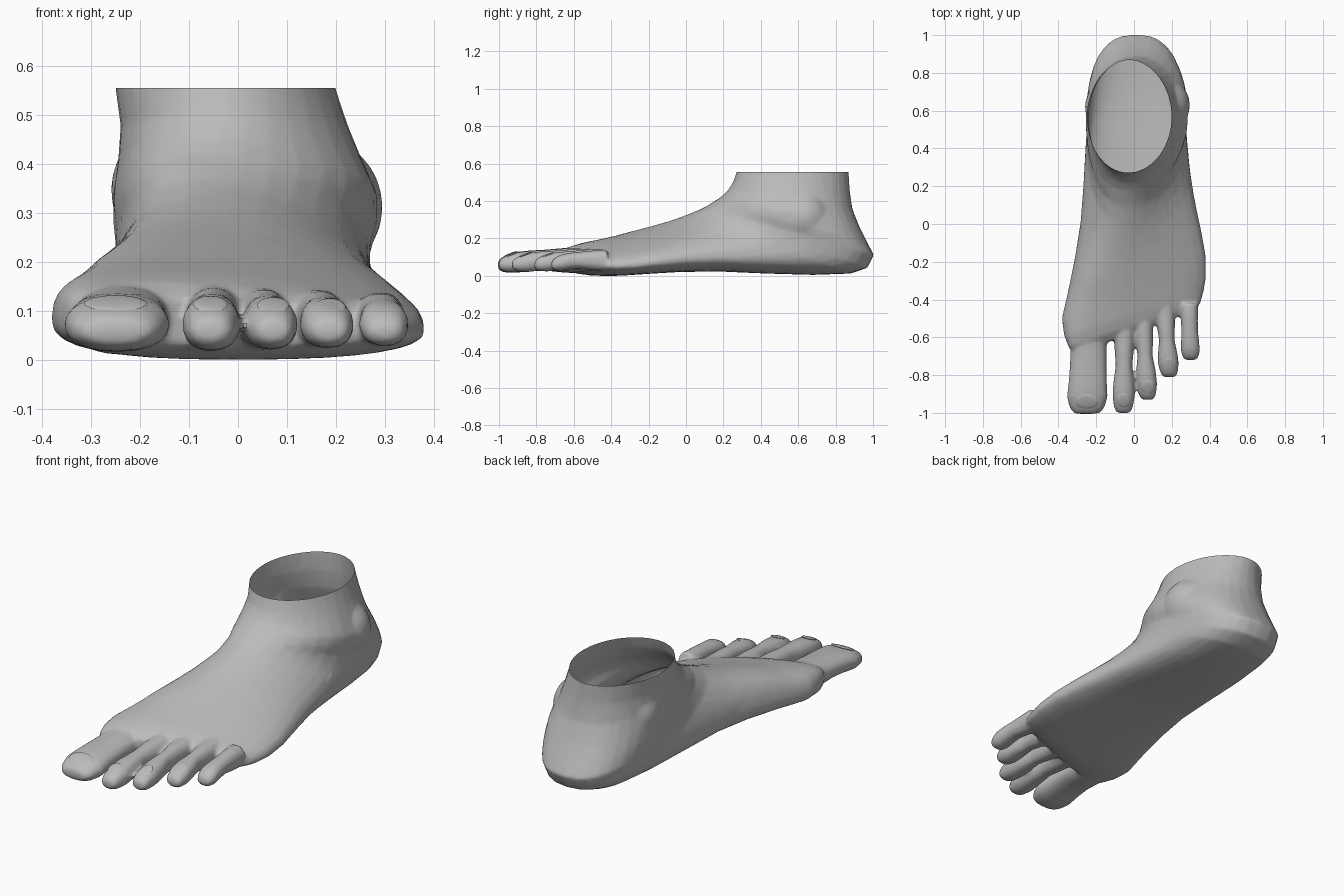
import bpy, bmesh, math
from mathutils import Vector, Matrix

cube = bpy.data.objects.get("Cube")
if cube:
    bpy.data.objects.remove(cube, do_unlink=True)

# One plain grey skin colour
GREY = (0.5, 0.5, 0.5, 1)
skin = bpy.data.materials.new("grey_skin")
skin.use_nodes = True
skin.diffuse_color = GREY
skin.node_tree.nodes["Principled BSDF"].inputs["Base Color"].default_value = GREY

SIDES = 32


def power(value, n):
    return math.copysign(abs(value) ** (2 / n), value)


def loft(bm, rings):
    """Skin a list of point rings and close both ends."""
    rows = [[bm.verts.new(p) for p in ring] for ring in rings]
    for a, b in zip(rows, rows[1:]):
        for i in range(SIDES):
            j = (i + 1) % SIDES
            bm.faces.new((a[i], a[j], b[j], b[i]))
    bm.faces.new(rows[0][::-1])
    bm.faces.new(rows[-1])


def foot_ring(ty, tz, by, bz, x0, x1, ridge, shear):
    """Section from an instep point to a heel or sole point."""
    top, low = Vector((0, ty, tz)), Vector((0, by, bz))
    forward = min(1, shear / 0.3)
    cx, half = (x0 + x1) / 2, (x1 - x0) / 2
    square = 1.9 + min(0.6, 2.4 * (tz - bz)) + 0.2 * forward
    ring = []
    for i in range(SIDES):
        a = math.tau * i / SIDES
        s, c = math.sin(a), math.cos(a)
        n = 2 if c > 0 else square
        wide = 0.5 + forward * (0.14 + 0.05 * s)
        c = power(c, n)
        p = top.lerp(low, wide - c * (wide if c > 0 else 1 - wide))
        p.x = cx + half * power(s, n) + (ridge - cx) * max(c, 0) ** 2
        p.y += shear * p.x
        ring.append(p)
    return ring


def toe_rings(root, tip, width, height, neck):
    """Sections of a toe with a slim neck and a drooping round pad."""
    root, tip = Vector(root), Vector(tip)
    for t, w, z, h in ((0, 1, .085, 1.2), (.3, .88, .086, 1.1), (.5, neck, .087, .93),
                       (.68, .94, .082, .93), (.82, 1, .074, .92), (.93, .86, .066, .74),
                       (.985, .68, .062, .5), (1, .5, .061, .3)):
        p = root.lerp(tip, t)
        yield [Vector((p.x + width * w * power(math.sin(a), 2.4), p.y,
                       z + height * h * power(math.cos(a), 2.2)))
               for a in (math.tau * i / SIDES for i in range(SIDES))]


def finish(name, bm):
    bmesh.ops.recalc_face_normals(bm, faces=bm.faces)
    mesh = bpy.data.meshes.new(name)
    bm.to_mesh(mesh)
    bm.free()
    mesh.materials.append(skin)
    obj = bpy.data.objects.new(name, mesh)
    bpy.context.collection.objects.link(obj)
    bpy.ops.object.select_all(action="DESELECT")
    obj.select_set(True)
    bpy.context.view_layer.objects.active = obj
    return obj


# Ankle, heel, instep and ball: instep y z, sole y z, side limits, ridge, shear
SECTIONS = (
    (.29, .62, .87, .62, -.255, .19, -.03, 0),
    (.27, .555, .87, .555, -.25, .2, -.03, 0),
    (.25, .5, .875, .46, -.24, .225, -.03, 0),
    (.22, .455, .89, .36, -.245, .255, -.04, 0),
    (.18, .42, .93, .26, -.255, .285, -.04, 0),
    (.14, .395, .97, .18, -.255, .285, -.05, 0),
    (.1, .37, 1.005, .115, -.25, .27, -.05, 0),
    (.06, .352, .97, .045, -.25, .27, -.06, 0),
    (.02, .335, .88, .015, -.25, .275, -.06, .02),
    (-.03, .315, .68, .008, -.26, .285, -.07, .05),
    (-.09, .293, .43, .015, -.27, .3, -.08, .1),
    (-.16, .27, .18, .026, -.285, .325, -.1, .16),
    (-.25, .244, -.03, .024, -.315, .355, -.12, .22),
    (-.34, .216, -.22, .013, -.35, .38, -.13, .26),
    (-.42, .196, -.37, .003, -.382, .383, -.15, .28),
    (-.48, .182, -.47, .003, -.37, .37, -.17, .31),
    (-.535, .162, -.535, .012, -.345, .355, -.18, .34),
    (-.575, .13, -.575, .03, -.31, .33, -.16, .36),
)
bm = bmesh.new()
loft(bm, [foot_ring(*row) for row in SECTIONS])

# Ankle bones: broad low swellings
for centre, size in (((-.115, .62, .35), .145), ((.15, .63, .315), .146)):
    bmesh.ops.create_uvsphere(bm, u_segments=24, v_segments=16, radius=size,
                              matrix=Matrix.Translation(centre))

# Toes, from big to little: root, tip, half width, half height, neck
TOES = (
    ((-.235, -.5), (-.25, -1.005), .108, .06, .9),
    ((-.05, -.5), (-.056, -1), .059, .058, .74),
    ((.045, -.46), (.072, -.93), .055, .055, .72),
    ((.16, -.42), (.187, -.81), .055, .052, .74),
    ((.29, -.42), (.3, -.72), .051, .047, .86),
)
for toe in TOES:
    loft(bm, list(toe_rings(*toe)))

# Fuse everything into one soft skin
foot = finish("foot", bm)
remesh = foot.modifiers.new("fuse", "REMESH")
remesh.mode = "VOXEL"
remesh.voxel_size = 0.008
soften = foot.modifiers.new("soften", "SMOOTH")
soften.iterations = 10
reduce = foot.modifiers.new("reduce", "DECIMATE")
reduce.ratio = 0.08
for name in [m.name for m in foot.modifiers]:
    bpy.ops.object.modifier_apply(modifier=name)

# Rest the sole on the ground and cut the ankle open
bm = bmesh.new()
bm.from_mesh(foot.data)
lowest = min(v.co.z for v in bm.verts)
bmesh.ops.translate(bm, verts=bm.verts, vec=(0, 0, -lowest))
bmesh.ops.bisect_plane(bm, geom=bm.verts[:] + bm.edges[:] + bm.faces[:],
                       plane_co=(0, 0, .555), plane_no=(0, 0, 1), clear_outer=True)
bm.to_mesh(foot.data)
bm.free()
bpy.ops.object.shade_smooth_by_angle(angle=math.radians(45))

# Toenails: thin domed plates lying on the toe tips
bm = bmesh.new()
for root, tip, width, height, neck in TOES:
    place = (Matrix.Translation((tip[0], tip[1] + .065, .067 + height * .8))
             @ Matrix.Rotation(math.radians(22), 4, "X")
             @ Matrix.Diagonal((width * .6, .042, .006, 1)))
    bmesh.ops.create_uvsphere(bm, u_segments=14, v_segments=8, radius=1, matrix=place)
finish("toenails", bm)
bpy.ops.object.shade_smooth_by_angle(angle=math.radians(45))
